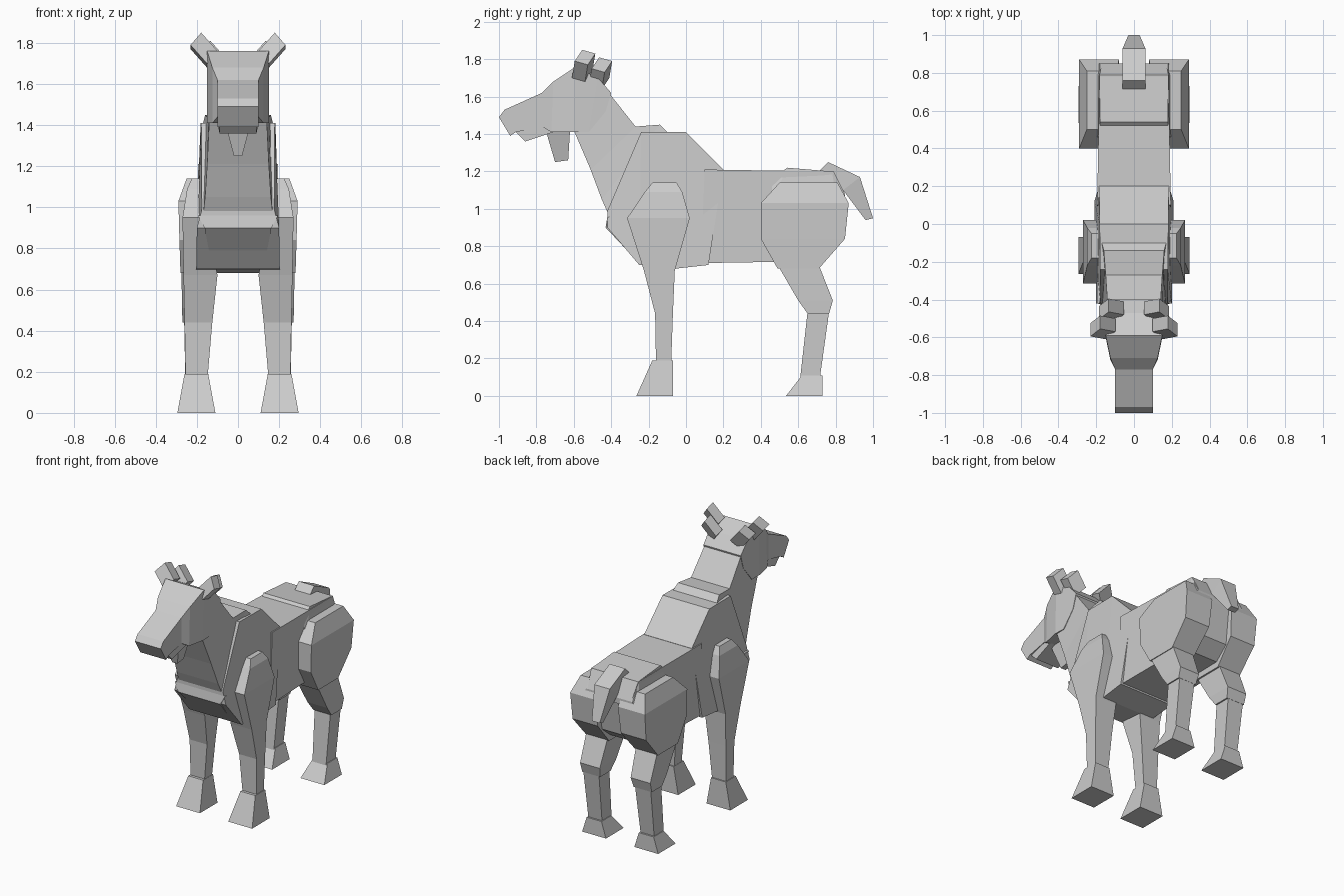
import bpy
import bmesh
from mathutils import Vector

default_cube = bpy.data.objects.get("Cube")
if default_cube:
    bpy.data.objects.remove(default_cube, do_unlink=True)

# One plain coat colour
coat_colour = (0.6, 0.6, 0.6, 1)
coat = bpy.data.materials.new("coat_grey")
coat.use_nodes = True
coat.diffuse_color = coat_colour
shader = coat.node_tree.nodes["Principled BSDF"]
shader.inputs["Base Color"].default_value = coat_colour


def loft(name, rings):
    """Skin a run of four-cornered rings into one closed, flat-shaded part."""
    bm = bmesh.new()
    loops = [[bm.verts.new(corner) for corner in ring] for ring in rings]
    for lower, upper in zip(loops, loops[1:]):
        for i in range(4):
            j = (i + 1) % 4
            bm.faces.new((lower[i], lower[j], upper[j], upper[i]))
    bm.faces.new(loops[0])
    bm.faces.new(loops[-1])
    bmesh.ops.recalc_face_normals(bm, faces=bm.faces[:])
    mesh = bpy.data.meshes.new(name)
    bm.to_mesh(mesh)
    bm.free()
    mesh.materials.append(coat)
    part = bpy.data.objects.new(name, mesh)
    bpy.context.collection.objects.link(part)


def blend(start, end, index, count):
    """Even step from the start value to the end value along a part."""
    return start + (end - start) * index / (count - 1)


def body_part(name, start_width, end_width, stations, upper_taper=1):
    """Central part: each station joins a lower (y, z) to an upper (y, z).
    Half widths change evenly from the first station to the last."""
    rings = []
    for index, (low_y, low_z, high_y, high_z) in enumerate(stations):
        low = blend(start_width, end_width, index, len(stations))
        high = low * upper_taper
        rings.append([(-low, low_y, low_z), (low, low_y, low_z),
                      (high, high_y, high_z), (-high, high_y, high_z)])
    loft(name, rings)


def paired(name, rings):
    """Build a left part and its mirrored right part."""
    for prefix, sign in (("left", 1), ("right", -1)):
        mirrored = [[(sign * x, y, z) for x, y, z in ring] for ring in rings]
        loft(f"{prefix}_{name}", mirrored)


def limb_part(name, top_span, bottom_span, levels):
    """Paired part: each level gives height, front y and back y.
    The inner and outer x change evenly from top to bottom."""
    rings = []
    for index, (z, front, back) in enumerate(levels):
        inner, outer = [blend(top, bottom, index, len(levels))
                        for top, bottom in zip(top_span, bottom_span)]
        rings.append([(inner, front, z), (outer, front, z),
                      (outer, back, z), (inner, back, z)])
    paired(name, rings)


# Torso: shoulders and ribcage, then the barrel reaching back to the rump
body_part("ribcage", 0.2, 0.21, [
    (-0.42, 0.9, -0.42, 0.99),
    (-0.25, 0.7, -0.24, 1.41),
    (-0.06, 0.68, 0, 1.41),
    (0.12, 0.7, 0.2, 1.21),
], upper_taper=0.88)
body_part("barrel", 0.195, 0.17, [
    (0.08, 0.71, 0.1, 1.21),
    (0.7, 0.72, 0.79, 1.2),
    (0.8, 0.8, 0.85, 1.08),
])
body_part("rump_plate", 0.2, 0.2, [
    (0.46, 1.08, 0.46, 1.15),
    (0.48, 1.08, 0.54, 1.22),
    (0.8, 1.08, 0.78, 1.2),
    (0.85, 1.04, 0.85, 1.08),
], upper_taper=0.9)

# Chest plate below the neck
body_part("chest_plate", 0.13, 0.195, [
    (-0.27, 0.73, -0.1, 0.73),
    (-0.43, 0.9, -0.1, 0.9),
    (-0.42, 0.96, -0.1, 0.96),
])

# Neck with the withers collar
body_part("neck", 0.14, 0.17, [
    (-0.6, 1.42, -0.42, 1.63),
    (-0.51, 1.21, -0.27, 1.44),
    (-0.45, 1.05, -0.14, 1.45),
    (-0.41, 0.96, -0.1, 1.41),
])

# Head: muzzle, widening brow, skull, lower jaw and beard
body_part("muzzle", 0.1, 0.1, [
    (-0.94, 1.39, -1, 1.49),
    (-0.91, 1.41, -0.97, 1.53),
    (-0.77, 1.44, -0.77, 1.62),
])
body_part("brow", 0.1, 0.15, [
    (-0.77, 1.44, -0.77, 1.62),
    (-0.72, 1.41, -0.71, 1.68),
    (-0.6, 1.41, -0.59, 1.76),
])
body_part("skull", 0.15, 0.145, [
    (-0.6, 1.41, -0.59, 1.76),
    (-0.52, 1.41, -0.47, 1.7),
    (-0.43, 1.52, -0.4, 1.62),
])
body_part("jaw", 0.09, 0.1, [
    (-0.86, 1.36, -0.92, 1.42),
    (-0.71, 1.41, -0.7, 1.46),
])
body_part("beard", 0.065, 0.02, [
    (-0.75, 1.42, -0.62, 1.42),
    (-0.7, 1.25, -0.63, 1.26),
])

# Ears, and the stubby horns behind them made from the same shape
ear_root = Vector((0.125, -0.555, 1.72))
ear_tip = Vector((0.205, -0.54, 1.81))
ear_height = Vector((0.026, -0.02, -0.03))
ear_depth = Vector((0, 0.035, -0.01))
horn_shift = Vector((-0.045, 0.09, -0.04))
for name, shift in (("ear", Vector()), ("horn", horn_shift)):
    paired(name, [
        [centre + shift + ear_height + ear_depth,
         centre + shift + ear_height - ear_depth,
         centre + shift - ear_height - ear_depth,
         centre + shift - ear_height + ear_depth]
        for centre in (ear_root, ear_tip)])

# Tail drooping from the rump
body_part("tail_root", 0.06, 0.06, [
    (0.71, 1.15, 0.71, 1.2),
    (0.76, 1.15, 0.76, 1.25),
    (0.84, 1.1, 0.93, 1.17),
])
body_part("tail_tip", 0.06, 0.03, [
    (0.84, 1.1, 0.93, 1.17),
    (0.96, 0.94, 1, 0.95),
])

# Front legs from shoulder to pastern
limb_part("front_shoulder", (0.17, 0.225), (0.15, 0.27), [
    (1.14, -0.18, -0.05),
    (1.09, -0.22, -0.02),
    (0.95, -0.315, 0.02),
])
limb_part("front_upper_leg", (0.15, 0.27), (0.1, 0.265), [
    (0.95, -0.315, 0.02),
    (0.67, -0.225, -0.06),
])
limb_part("front_lower_leg", (0.1, 0.265), (0.15, 0.255), [
    (0.67, -0.225, -0.06),
    (0.44, -0.165, -0.07),
    (0.15, -0.16, -0.08),
])

# Hind legs from haunch to pastern
limb_part("haunch_cap", (0.09, 0.25), (0.08, 0.29), [
    (1.14, 0.5, 0.81),
    (1.03, 0.4, 0.87),
])
limb_part("haunch", (0.08, 0.29), (0.1, 0.28), [
    (1.03, 0.4, 0.87),
    (0.84, 0.4, 0.85),
    (0.68, 0.49, 0.71),
])
limb_part("hind_thigh", (0.11, 0.275), (0.13, 0.27), [
    (0.7, 0.49, 0.71),
    (0.51, 0.6, 0.785),
    (0.44, 0.65, 0.765),
])
limb_part("hind_shin", (0.14, 0.262), (0.15, 0.255), [
    (0.45, 0.65, 0.765),
    (0.09, 0.61, 0.715),
])

# Hooves flare out to the toe
for name, heel, top in (("front_hoof", -0.07, 0.19), ("hind_hoof", 0.73, 0.11)):
    limb_part(name, (0.145, 0.26), (0.11, 0.295), [
        (top, heel - 0.11, heel),
        (0, heel - 0.195, heel),
    ])
